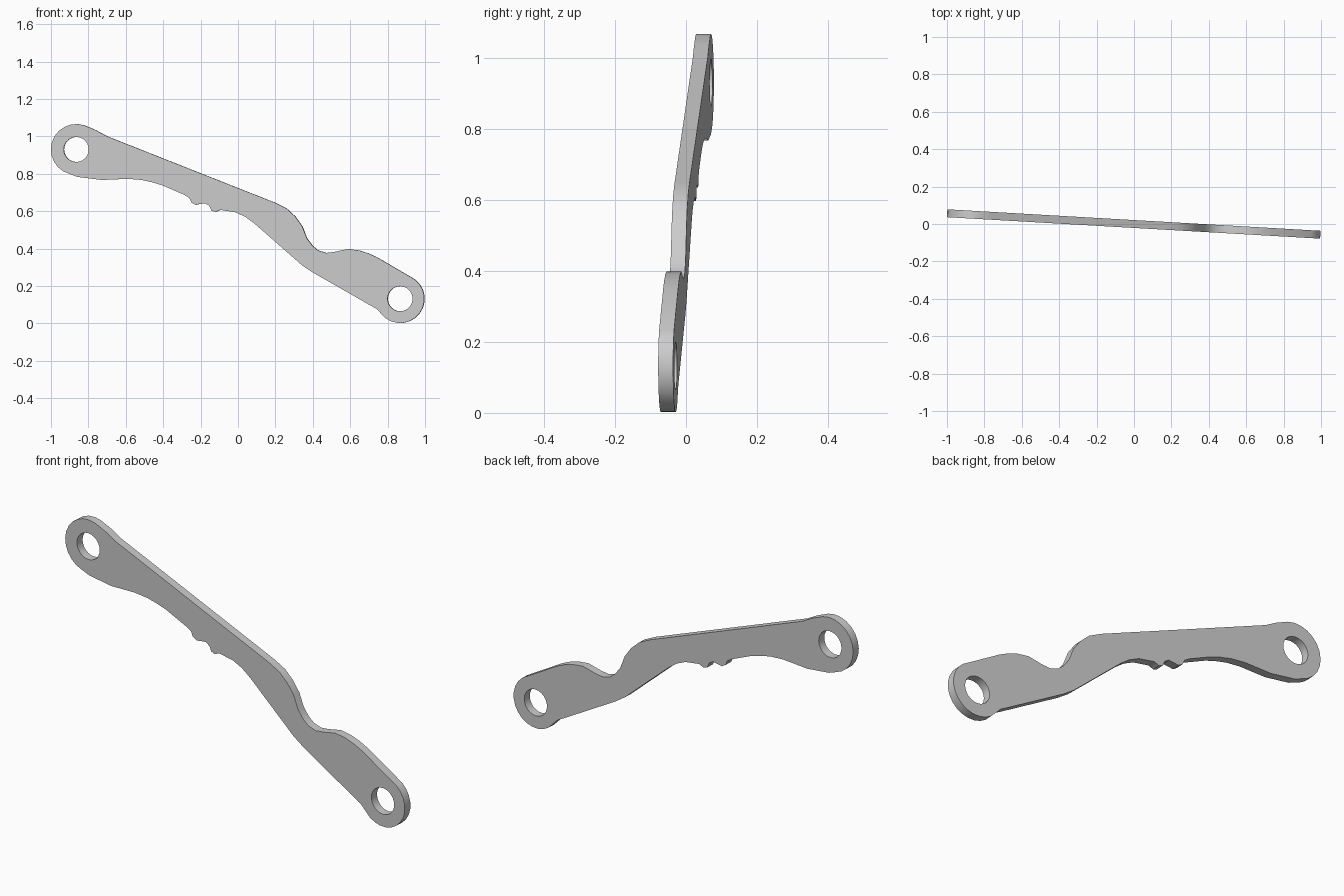
import bpy
from math import atan, cos, sin, pi, radians

default_cube = bpy.data.objects.get("Cube")
if default_cube:
    bpy.data.objects.remove(default_cube, do_unlink=True)

HIGH_EYE = (-0.865, 0.93)
LOW_EYE = (0.869, 0.132)
HOLE_RADIUS = 0.067
THICKNESS = 0.042


def arc(center, radius, start, end, steps):
    """Points along a circular arc, angles in degrees."""
    angles = [radians(start + (end - start) * i / steps) for i in range(steps + 1)]
    return [(center[0] + radius * cos(a), center[1] + radius * sin(a)) for a in angles]


def add_loop(curve, points):
    """Closed straight-sided loop; inner loops become holes."""
    spline = curve.splines.new("POLY")
    spline.points.add(len(points) - 1)
    for point, (x, z) in zip(spline.points, points):
        point.co = (x, z, 0, 1)
    spline.use_cyclic_u = True


# Upper edge, running from the high eye down to the low eye
upper_edge = [
    (-0.76, 1.033), (-0.70, 1.0), (0.195, 0.647), (0.26, 0.615), (0.307, 0.572),
    (0.345, 0.519), (0.37, 0.455), (0.4, 0.415), (0.43, 0.39), (0.473, 0.377),
    (0.516, 0.382), (0.59, 0.398), (0.65, 0.39), (0.7, 0.374), (0.746, 0.353),
]

# Lower edge, running back, with the two small lugs in the middle
lower_edge = [
    (0.767, 0.053), (0.74, 0.08), (0.703, 0.1), (0.4, 0.273), (0.345, 0.31),
    (0.29, 0.358), (0.088, 0.535), (0.04, 0.57), (-0.013, 0.594), (-0.094, 0.607),
    (-0.12, 0.596), (-0.142, 0.604), (-0.152, 0.628), (-0.174, 0.642), (-0.2, 0.639),
    (-0.227, 0.634), (-0.249, 0.647), (-0.26, 0.671), (-0.286, 0.687), (-0.404, 0.738),
    (-0.457, 0.754), (-0.516, 0.767), (-0.59, 0.773), (-0.73, 0.767), (-0.858, 0.783),
]

outline = (
    upper_edge
    + arc(LOW_EYE, 0.13, 52, -126, 12)
    + lower_edge
    + arc(HIGH_EYE, 0.136, 255, 72, 12)
)

# Flat plate with a round hole in each eye
curve = bpy.data.curves.new("link_plate", "CURVE")
curve.dimensions = "2D"
curve.fill_mode = "BOTH"
curve.extrude = THICKNESS / 2
add_loop(curve, outline)
for eye in (HIGH_EYE, LOW_EYE):
    add_loop(curve, arc(eye, HOLE_RADIUS, 0, 345, 23))

plate = bpy.data.objects.new("link_plate", curve)
bpy.context.collection.objects.link(plate)

# Stand the plate up and turn it slightly about the vertical
plate.rotation_euler = (pi / 2, 0, -atan(0.0575))

bpy.ops.object.select_all(action="DESELECT")
bpy.context.view_layer.objects.active = plate
plate.select_set(True)
bpy.ops.object.convert(target="MESH")
plate = bpy.context.object
plate.name = "link_plate"
bpy.ops.object.transform_apply(location=False, rotation=True, scale=False)
bpy.ops.object.shade_smooth_by_angle(angle=radians(35))

# Plain grey metal
grey = bpy.data.materials.new("plain_grey")
grey.use_nodes = True
colour = (0.6, 0.6, 0.6, 1)
grey.diffuse_color = colour
grey.node_tree.nodes["Principled BSDF"].inputs["Base Color"].default_value = colour
plate.data.materials.clear()
plate.data.materials.append(grey)
